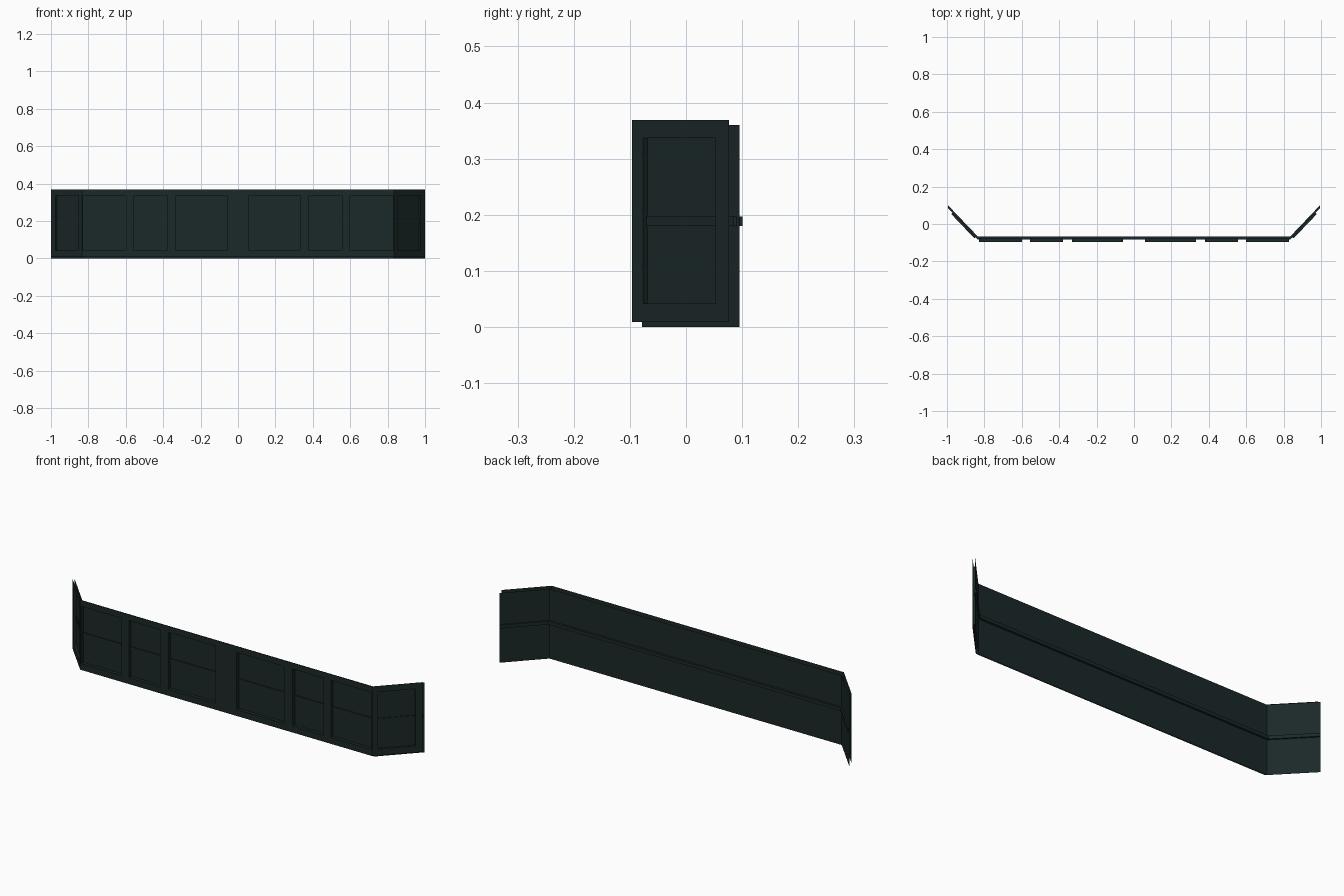
import bpy, bmesh
from mathutils import Vector

if "Cube" in bpy.data.objects:
    bpy.data.objects.remove(bpy.data.objects["Cube"])

paint = bpy.data.materials.new("dark_teal")
paint.diffuse_color = (0.011, 0.021, 0.021, 1)
paint.use_nodes = True
paint.node_tree.nodes["Principled BSDF"].inputs["Base Color"].default_value = paint.diffuse_color

# Plan of the front sheet: straight middle run and two swept-back wings
CORNER, TIP = Vector((0.835, -0.096)), Vector((1.0, 0.077))
FRONT_Z = (0.009, 0.042, 0.337, 0.369)
GAP = 0.018          # distance in y between the front and back sheets


def plan(sign, p, dy=0.0):
    return Vector((sign * p.x, p.y + dy))


def finish(name, bm):
    bmesh.ops.remove_doubles(bm, verts=bm.verts, dist=1e-5)
    mesh = bpy.data.meshes.new(name)
    bm.to_mesh(mesh)
    bm.free()
    mesh.materials.append(paint)
    obj = bpy.data.objects.new(name, mesh)
    bpy.context.collection.objects.link(obj)
    return obj


def quad(bm, *pts):
    bm.faces.new([bm.verts.new(p) for p in pts])


def at(p, z):
    return Vector((p.x, p.y, z))


def windowed_sheet(name, a, b, windows, inward):
    """Flat sheet from plan point a to b with recessed openings (fractions of its length)."""
    bm = bmesh.new()
    cuts = sorted({0.0, 1.0, *[t for w in windows for t in w]})
    z0, z1, z2, z3 = FRONT_Z
    for t, u in zip(cuts, cuts[1:]):
        p, q = a.lerp(b, t), a.lerp(b, u)
        opening = (t, u) in windows
        for lo, hi in ((z0, z1), (z1, z2), (z2, z3)):
            if not (opening and lo == z1):
                quad(bm, at(p, lo), at(q, lo), at(q, hi), at(p, hi))
        if opening:      # reveal walls of the opening
            rim = [at(p, z1), at(p, z2), at(q, z2), at(q, z1)]
            for i in range(4):
                c, d = rim[i], rim[(i + 1) % 4]
                quad(bm, c, d, d + inward, c + inward)
    return finish(name, bm)


# Middle front sheet with six openings, mirrored about x = 0
half = [(0.06, 0.331), (0.38, 0.556), (0.599, 0.829)]
spans = [(-b, -a) for a, b in reversed(half)] + half
width = 2 * CORNER.x
fractions = [((a + CORNER.x) / width, (b + CORNER.x) / width) for a, b in spans]
windowed_sheet("front_frame", plan(-1, CORNER), plan(1, CORNER), fractions,
               Vector((0, GAP - 0.0005, 0)))

# Wing front sheets with one opening each
for sign, side in ((-1, "left"), (1, "right")):
    ends = [plan(sign, CORNER), plan(sign, TIP)]
    windows = [(0.11, 0.86)]
    if sign < 0:
        ends.reverse()
        windows = [(0.14, 0.89)]
    windowed_sheet(side + "_wing_frame", *ends, windows,
                   Vector((-sign * 0.0087, 0.0087, 0)))

# Continuous back sheet, set slightly lower
bm = bmesh.new()
path = [plan(-1, TIP, GAP), plan(-1, CORNER, GAP), plan(1, CORNER, GAP), plan(1, TIP, GAP)]
for p, q in zip(path, path[1:]):
    quad(bm, at(p, 0), at(q, 0), at(q, 0.36), at(p, 0.36))
finish("back_sheet", bm)

# Horizontal glazing bar running through the back sheet
bm = bmesh.new()
tip = CORNER.lerp(TIP, 0.97)
path = [(-1, tip), (-1, CORNER), (1, CORNER), (1, tip)]
rings = []
for sign, p in path:
    f, r = plan(sign, p, 0.013), plan(sign, p, 0.029)
    rings.append([at(f, 0.18), at(r, 0.18), at(r, 0.197), at(f, 0.197)])
for m, n in zip(rings, rings[1:]):
    for i in range(4):
        j = (i + 1) % 4
        quad(bm, m[i], m[j], n[j], n[i])
quad(bm, *reversed(rings[0]))
quad(bm, *rings[-1])
bmesh.ops.remove_doubles(bm, verts=bm.verts, dist=1e-5)
bmesh.ops.recalc_face_normals(bm, faces=bm.faces)
finish("glazing_bar", bm)
